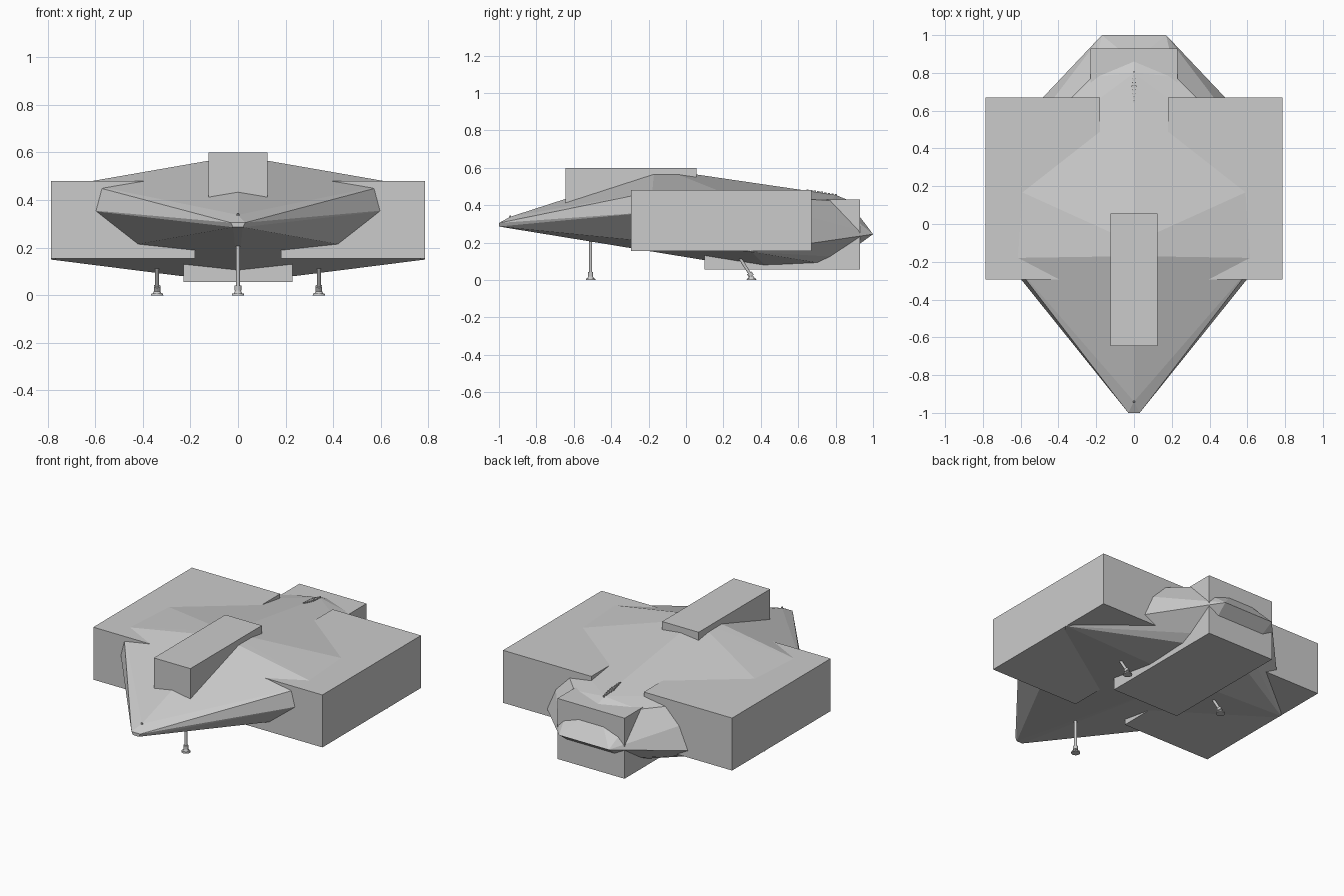
import bpy, bmesh
from mathutils import Vector

if "Cube" in bpy.data.objects:
    bpy.data.objects.remove(bpy.data.objects["Cube"])


def make_object(name, bm):
    mesh = bpy.data.meshes.new(name)
    bmesh.ops.recalc_face_normals(bm, faces=bm.faces)
    bm.to_mesh(mesh)
    bm.free()
    obj = bpy.data.objects.new(name, mesh)
    bpy.context.collection.objects.link(obj)
    return obj


def box(name, lo, hi):
    bm = bmesh.new()
    bmesh.ops.create_cube(bm, size=1)
    for v in bm.verts:
        v.co = Vector([lo[i] + (v.co[i] + 0.5) * (hi[i] - lo[i]) for i in range(3)])
    return make_object(name, bm)


def rod(name, a, b, r1, r2=None, sides=12):
    a, b = Vector(a), Vector(b)
    bm = bmesh.new()
    bmesh.ops.create_cone(bm, cap_ends=True, segments=sides, radius1=r1,
                          radius2=r1 if r2 is None else r2, depth=(b - a).length)
    obj = make_object(name, bm)
    obj.rotation_mode = 'QUATERNION'
    obj.rotation_quaternion = (b - a).to_track_quat('Z', 'Y')
    obj.location = (a + b) / 2
    return obj


# Faceted hull: convex skin over its mirrored corner points
corners = [
    (0.03, -1.0, 0.305), (0.02, -1.0, 0.286), (0.0, -0.94, 0.338),   # nose
    (0.0, -0.17, 0.587), (0.0, -0.10, 0.587),                        # roof peak
    (0.66, -0.18, 0.472), (0.75, 0.24, 0.451),                       # upper chine
    (0.705, -0.16, 0.365), (0.78, 0.30, 0.25),                       # side rim
    (0.785, 0.35, 0.150),                                            # lower wing tip
    (0.0, 0.80, 0.455), (0.0, 0.86, 0.43), (0.22, 0.78, 0.425),      # rear deck
    (0.17, 1.0, 0.245),                                              # tail edge
    (0.0, 0.26, 0.080), (0.24, 0.42, 0.081),                         # belly
    (0.20, 0.72, 0.090), (0.15, 0.83, 0.122),
]
bm = bmesh.new()
for x, y, z in corners:
    bm.verts.new((x, y, z))
    if x > 0:
        bm.verts.new((-x, y, z))
res = bmesh.ops.convex_hull(bm, input=list(bm.verts))
loose = [v for v in bm.verts if not v.link_faces]
bmesh.ops.delete(bm, geom=loose, context='VERTS')
make_object("hull", bm)

# Side pods, roof block and rear engine block
for side, lo, hi in (("left", -0.785, -0.18), ("right", 0.18, 0.785)):
    box(side + "_pod", (lo, -0.295, 0.155), (hi, 0.67, 0.48))
box("roof_block", (-0.125, -0.645, 0.38), (0.125, 0.055, 0.60))
box("rear_block", (-0.23, 0.10, 0.055), (0.23, 0.93, 0.43))


# Landing gear: strut, collar, ankle and foot pad
def gear(name, foot, top):
    foot, top = Vector(foot), Vector(top)
    ankle = foot + Vector((0, 0, 0.02))
    d = (top - ankle).normalized()
    rod(name + "_foot", foot, foot + Vector((0, 0, 0.008)), 0.026, 0.024, 16)
    rod(name + "_ankle", foot + Vector((0, 0, 0.008)), ankle, 0.018, 0.012)
    rod(name + "_collar", ankle, ankle + d * 0.022, 0.014)
    rod(name + "_strut", ankle, top, 0.008)


gear("front_gear", (0, -0.51, 0), (0, -0.51, 0.23))
for side, s in (("left", -1), ("right", 1)):
    gear(side + "_rear_gear", (s * 0.34, 0.35, 0), (s * 0.34, 0.28, 0.13))

# Row of thin vent slats along the rear deck
for i in range(9):
    y = 0.65 + i * 0.019
    w = 0.013 - abs(i - 4) * 0.0022
    z = 0.577 - 0.15 * y
    box(f"vent_slat_{i + 1}", (-w, y - 0.006, z - 0.012), (w, y + 0.006, z + 0.004))

# Small sensor stub on the nose
rod("nose_sensor", (0, -0.94, 0.325), (0, -0.94, 0.345), 0.008, 0.004, 8)
